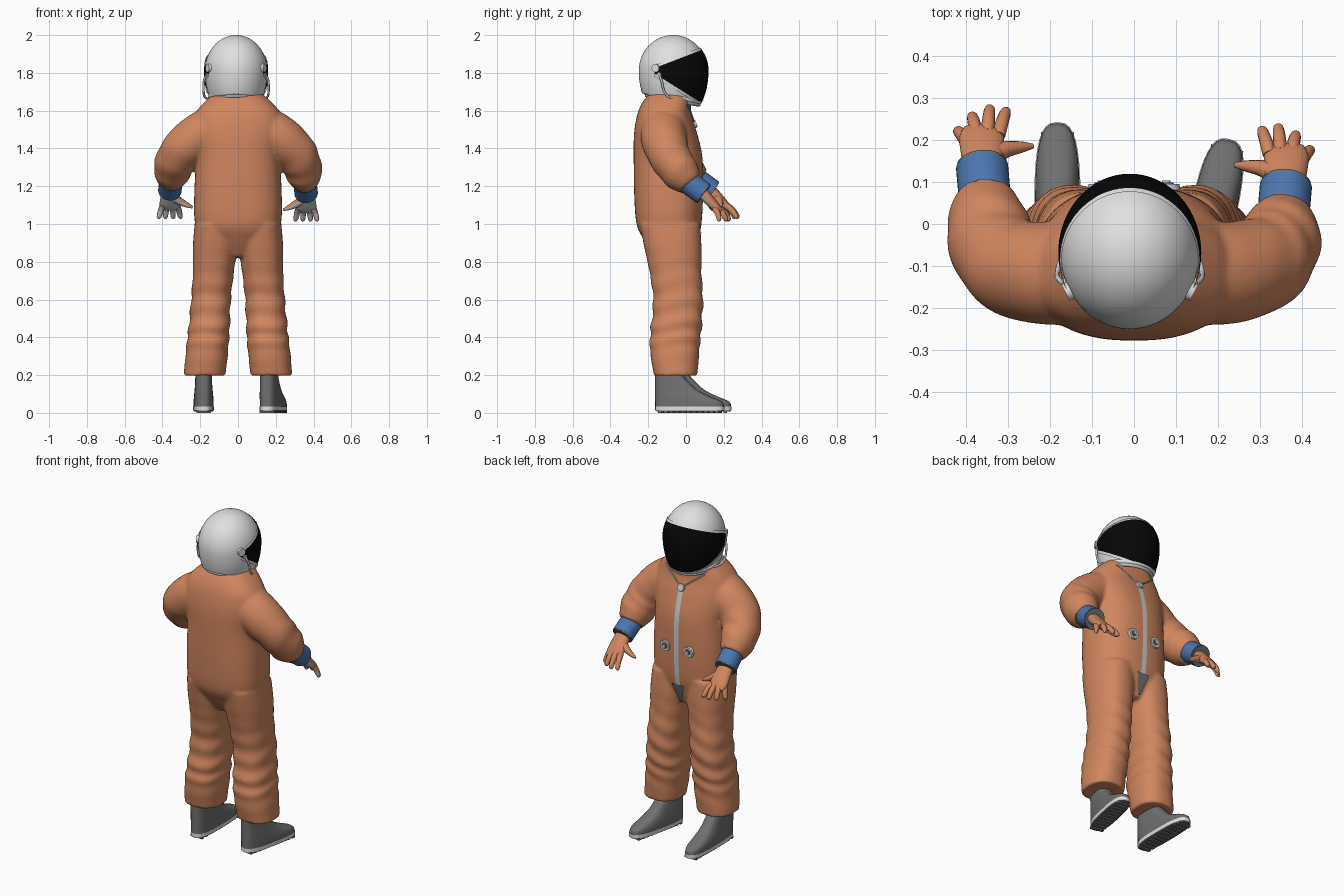
import bpy, bmesh
from math import sin, cos, pi, radians, copysign
from mathutils import Vector, Matrix
from mathutils.bvhtree import BVHTree

cube = bpy.data.objects.get("Cube")
if cube:
    bpy.data.objects.remove(cube, do_unlink=True)


def material(name, r, g, b):
    m = bpy.data.materials.new(name)
    m.use_nodes = True
    m.diffuse_color = (r, g, b, 1)
    m.node_tree.nodes["Principled BSDF"].inputs["Base Color"].default_value = (r, g, b, 1)
    return m


ORANGE = material("suit orange", .64, .24, .115)
WHITE = material("helmet white", .75, .75, .75)
BLACK = material("visor black", .002, .002, .002)
BLUE = material("cuff blue", .07, .18, .43)
GREY = material("boot grey", .16, .16, .16)
METAL = material("light metal", .58, .59, .6)


def finish(name, bm, *colours):
    bmesh.ops.recalc_face_normals(bm, faces=bm.faces)
    mesh = bpy.data.meshes.new(name)
    bm.to_mesh(mesh)
    bm.free()
    for c in colours:
        mesh.materials.append(c)
    ob = bpy.data.objects.new(name, mesh)
    bpy.context.collection.objects.link(ob)
    bpy.ops.object.select_all(action="DESELECT")
    ob.select_set(True)
    bpy.context.view_layer.objects.active = ob
    bpy.ops.object.shade_smooth_by_angle(angle=radians(50))
    return ob


def spline(stations, steps):
    """Smooth the stations with a Catmull-Rom curve."""
    p = [Vector(s) for s in stations]
    p = [p[0]] + p + [p[-1]]
    out = []
    for a, b, c, d in zip(p, p[1:], p[2:], p[3:]):
        for i in range(steps):
            t = i / steps
            out.append(b + (c - a) * t / 2 + (a * 2 - b * 5 + c * 4 - d) * t * t / 2
                       + (b * 3 - a - c * 3 + d) * t ** 3 / 2)
    return out + [p[-1]]


def loft(name, stations, *colours, flat=True, power=2, steps=5, n=32, fold=0, waves=5, turn=None, rule=None):
    """Skin elliptical sections (x, y, z, half width, half depth)."""
    rows = spline(stations, steps)
    bm = bmesh.new()
    rings = []
    for k, row in enumerate(rows):
        centre, f = Vector(row[:3]), k / (len(rows) - 1)
        u, v = Vector((1, 0, 0)), Vector((0, 1, 0))
        if not flat:
            t = Vector(rows[min(k + 1, len(rows) - 1)][:3]) - Vector(rows[max(k - 1, 0)][:3])
            t.normalize()
            u = t.cross(Vector((0, 0, 1))).normalized()
            v = u.cross(t)
        ring = []
        crease = fold * sin(pi * f ** 1.6) ** 2
        for i in range(n):
            a = 2 * pi * i / n
            c, s = (copysign(abs(q) ** (2 / power), q) for q in (cos(a), sin(a)))
            grow = 1 + crease * sin(2 * pi * waves * f + 1.5 * cos(a) + sin(2 * a))
            ring.append(bm.verts.new(centre + (u * c * row[3] + v * s * row[4]) * grow))
        rings.append(ring)
    for a, b in zip(rings, rings[1:]):
        for i in range(n):
            bm.faces.new((a[i - 1], a[i], b[i], b[i - 1]))
    bm.faces.new(rings[0])
    bm.faces.new(rings[-1])
    if turn:
        bm.transform(turn)
    bmesh.ops.recalc_face_normals(bm, faces=bm.faces)
    if rule:
        for face in bm.faces:
            face.material_index = int(rule(face.normal))
    return finish(name, bm, *colours)


def tube(name, points, radius, colour, closed=False):
    curve = bpy.data.curves.new(name, "CURVE")
    curve.dimensions = "3D"
    curve.bevel_depth, curve.bevel_resolution = radius, 2
    line = curve.splines.new("POLY")
    line.points.add(len(points) - 1)
    for p, q in zip(line.points, points):
        p.co = (*q[:3], 1)
    line.use_cyclic_u, line.use_smooth = closed, True
    curve.materials.append(colour)
    ob = bpy.data.objects.new(name, curve)
    bpy.context.collection.objects.link(ob)


def disc(name, centre, axis, radius, depth, colour):
    bm = bmesh.new()
    bmesh.ops.create_cone(bm, cap_ends=True, segments=24, radius1=radius, radius2=radius * .9, depth=depth)
    bm.transform(Matrix.Translation(centre) @ Vector(axis).to_track_quat("Z", "Y").to_matrix().to_4x4())
    finish(name, bm, colour)


# Torso
suit = loft("suit", [
    (0, -.065, .825, .03, .1), (0, -.08, .92, .17, .145), (0, -.09, 1, .226, .172), (0, -.092, 1.15, .232, .182),
    (0, -.095, 1.35, .224, .182), (0, -.108, 1.48, .24, .167), (0, -.115, 1.58, .228, .143),
    (0, -.102, 1.645, .178, .128), (0, -.085, 1.69, .128, .11)], ORANGE, power=2.5, n=48)
limbs = []

for side, s in (("left", 1), ("right", -1)):
    # Trouser leg with creases round the knee
    limbs.append(loft(side + "_trouser_leg", [
        (s * .118, -.085, 1, .112, .16), (s * .122, -.07, .88, .117, .152), (s * .13, -.056, .75, .109, .138),
        (s * .143, -.042, .6, .105, .132), (s * .153, -.052, .45, .109, .134), (s * .163, -.06, .34, .112, .132),
        (s * .177, -.055, .197, .111, .115)], ORANGE, power=2.3, steps=10, fold=.045, waves=8))

    # Boot, sole and tread; the left foot turns outward
    heel, reach = -.163, 0
    turn = Matrix.Translation((-.182, 0, 0))
    if s > 0:
        heel, reach = -.16, -.03
        turn = Matrix.Translation((.182, -.005, 0)) @ Matrix.Rotation(radians(-12), 4, "Z")
    loft(side + "_boot", [(0, (heel + toe + reach) / 2, z, w, (toe + reach - heel) / 2) for z, toe, w in (
        (.03, .24, .053), (.06, .228, .053), (.09, .16, .051), (.12, .1, .048), (.16, .055, .045),
        (.2, .02, .044), (.26, 0, .042))], GREY, power=2.9, turn=turn)
    middle = (.242 + reach + heel) / 2
    length = .242 + reach - heel
    loft(side + "_boot_sole", [(0, middle, z, .055, length / 2) for z in (.012, .034)],
         WHITE, power=2.9, steps=1, turn=turn)
    loft(side + "_boot_underside", [(0, middle, z, .05, length / 2 - .006) for z in (.007, .014)],
         GREY, power=2.9, steps=1, turn=turn)
    bm = bmesh.new()
    for k in range(-5, 6):
        place = Matrix.Translation((0, middle + k * length / 12, .007)) @ Matrix.Diagonal((.078, .02, .014, 1))
        bmesh.ops.create_cube(bm, size=1, matrix=place)
    bm.transform(turn)
    finish(side + "_boot_tread", bm, GREY)

    # Sleeve; the right forearm reaches a little further forward
    ahead = 0 if s > 0 else .045

    def at(x, y, z, share=1):
        return s * x, y + ahead * share, z + ahead * share * .3

    limbs.append(loft(side + "_sleeve", [
        (*at(.09, -.115, 1.53, 0), .115, .115), (*at(.2, -.118, 1.468, 0), .122, .122),
        (*at(.288, -.102, 1.395, 0), .116, .115), (*at(.333, -.067, 1.325, .3), .106, .107),
        (*at(.349, -.023, 1.265, .7), .096, .1), (*at(.354, .02, 1.215), .07, .074)],
        ORANGE, flat=False, steps=7, fold=.03, waves=4))

    # Blue cuff between two grey rings
    start, end = Vector(at(.354, .01, 1.222)), Vector(at(.361, .09, 1.163))
    for part, a, b, r, colour in (("cuff", 0, 1, .062, BLUE), ("cuff_upper_ring", -.06, .07, .067, GREY),
                                  ("cuff_lower_ring", .93, 1.07, .06, GREY)):
        loft(f"{side}_{part}", [(*start.lerp(end, t), r, r) for t in (a, b)], colour, flat=False, steps=1)

    # Glove, grey on the palm side
    palm_side = Vector((0, -.6, -.8))

    def palm(normal):
        return normal.dot(palm_side) > .6

    loft(side + "_glove_palm", [
        (*at(.36, .07, 1.178), .042, .034), (*at(.36, .11, 1.14), .049, .029),
        (*at(.362, .16, 1.088), .053, .024), (*at(.362, .185, 1.067), .042, .012)],
        ORANGE, METAL, flat=False, n=20, rule=palm)
    fingers = {"index": (.322, .165, .305, .228), "middle": (.348, .172, .343, .234),
               "ring": (.375, .168, .384, .217), "little": (.398, .15, .418, .182)}
    for finger, (x, y, tip_x, tip_y) in fingers.items():
        path = [(x, y, 1.085, .016), ((x + tip_x) / 2, (y + tip_y) / 2, 1.06, .0155),
                (tip_x, tip_y - .006, 1.025, .0125), (tip_x, tip_y, 1.018, .005)]
        loft(f"{side}_glove_{finger}_finger", [(*at(*p[:3]), p[3], p[3]) for p in path],
             ORANGE, METAL, flat=False, n=12, rule=palm)
    loft(side + "_glove_thumb", [(*at(x, y, z), r, r) for x, y, z, r in (
        (.345, .115, 1.13, .026), (.305, .132, 1.105, .02), (.265, .138, 1.085, .013), (.24, .14, 1.075, .006))],
        ORANGE, METAL, flat=False, n=12, rule=palm)

# Blend torso, sleeves and trousers into one cloth surface
bpy.ops.object.select_all(action="DESELECT")
for part in limbs + [suit]:
    part.select_set(True)
bpy.context.view_layer.objects.active = suit
bpy.ops.object.join()
blend = suit.modifiers.new("blend", "REMESH")
blend.mode, blend.voxel_size, blend.use_smooth_shade = "VOXEL", .009, True
relax = suit.modifiers.new("relax", "SMOOTH")
relax.factor, relax.iterations = .5, 10

# Front surface lookup for the fittings
tree = BVHTree.FromObject(suit, bpy.context.evaluated_depsgraph_get())


def front(x, z, lift=.004):
    hit = tree.ray_cast(Vector((x, 1, z)), Vector((0, -1, 0)))[0]
    return Vector((x, (hit.y if hit else 0) + lift, z))


def strip(name, rows, colour, lift):
    bm = bmesh.new()
    pairs = [[bm.verts.new(front(x, z, lift)) for x in (-w, 0, w)] for z, w in rows]
    for a, b in zip(pairs, pairs[1:]):
        for i in (0, 1):
            bm.faces.new((a[i], a[i + 1], b[i + 1], b[i]))
    finish(name, bm, colour)


# Zip, zip guard, neck cord and hose connectors
strip("zip", [(1.53 - .02 * k, .015) for k in range(30)], METAL, .004)
strip("zip_guard", [(.955 - .012 * k, .042 - .0035 * k) for k in range(11)], GREY, .008)
disc("zip_pull", front(0, 1.53), (0, 1, .4), .023, .016, METAL)
tube("neck_cord", [front(.013 * k, 1.53 + .01 * abs(k)) for k in range(-10, 11)], .004, METAL)
for side, x in (("left", .077), ("right", -.077)):
    for part, radius, lift, colour in (("ring", .034, .003, METAL), ("socket", .019, .007, GREY),
                                       ("pin", .011, .011, METAL)):
        disc(f"{side}_connector_{part}", front(x, 1.175, lift), (0, 1, 0), radius, .014, colour)

# Helmet shell, visor and rims cut from one ovoid
CENTRE = Vector((-.01, -.068, 1.812))


def shell(name, grow, cuts, colour):
    bm = bmesh.new()
    bmesh.ops.create_uvsphere(bm, u_segments=64, v_segments=40, radius=1)
    for v in bm.verts:
        tall = .188 / grow if v.co.z > 0 else .28
        v.co = CENTRE + Vector((v.co.x * .165, v.co.y * .182, v.co.z * tall)) * grow
    for point, normal in cuts:
        bmesh.ops.bisect_plane(bm, geom=bm.verts[:] + bm.edges[:] + bm.faces[:],
                               plane_co=point, plane_no=normal, clear_inner=True)
    finish(name, bm, colour)


hinge, chin = Vector((0, -.168, 1.825)), Vector((0, -.168, 1.797))
forward = Vector((0, 1, 0))
base = (Vector((0, -.07, 1.667)), Vector((0, .15, 1)))
up, low = (Vector((0, -sin(radians(a)), cos(radians(a)))) for a in (21, -32))
shell("helmet_shell", 1, [base], WHITE)
shell("visor", 1.03, [(hinge, -up), (chin, low), (hinge, forward), base], BLACK)
shell("visor_upper_rim", 1.045, [(hinge, up), (hinge + up * .014, -up), (hinge, forward)], WHITE)
shell("visor_lower_rim", 1.045, [(chin, -low), (chin - low * .014, low), (hinge, forward), base], WHITE)


def neck_loop(name, width, depth, z, radius, colour):
    angles = [2 * pi * k / 48 for k in range(48)]
    tube(name, [(-.01 + width * cos(a), -.07 + depth * sin(a), z - .024 * sin(a)) for a in angles],
         radius, colour, True)


neck_loop("helmet_neck_ring", .135, .142, 1.672, .014, WHITE)
neck_loop("suit_neck_ring", .132, .138, 1.655, .01, METAL)

# Visor hinges and side hoses
for side, s in (("left", 1), ("right", -1)):
    x = CENTRE.x
    disc(side + "_visor_hinge", (x + s * .142, -.158, 1.825), (s, -.5, 0), .024, .024, WHITE)
    disc(side + "_visor_latch", (x + s * .15, -.14, 1.79), (s, -.3, 0), .014, .02, METAL)
    hose = [(x + s * .152, -.145, 1.8), (x + s * .17, -.13, 1.76), (x + s * .172, -.115, 1.7),
            (x + s * .164, -.085, 1.67), (x + s * .14, -.04, 1.66)]
    tube(side + "_helmet_hose", spline(hose, 6), .006, METAL)
